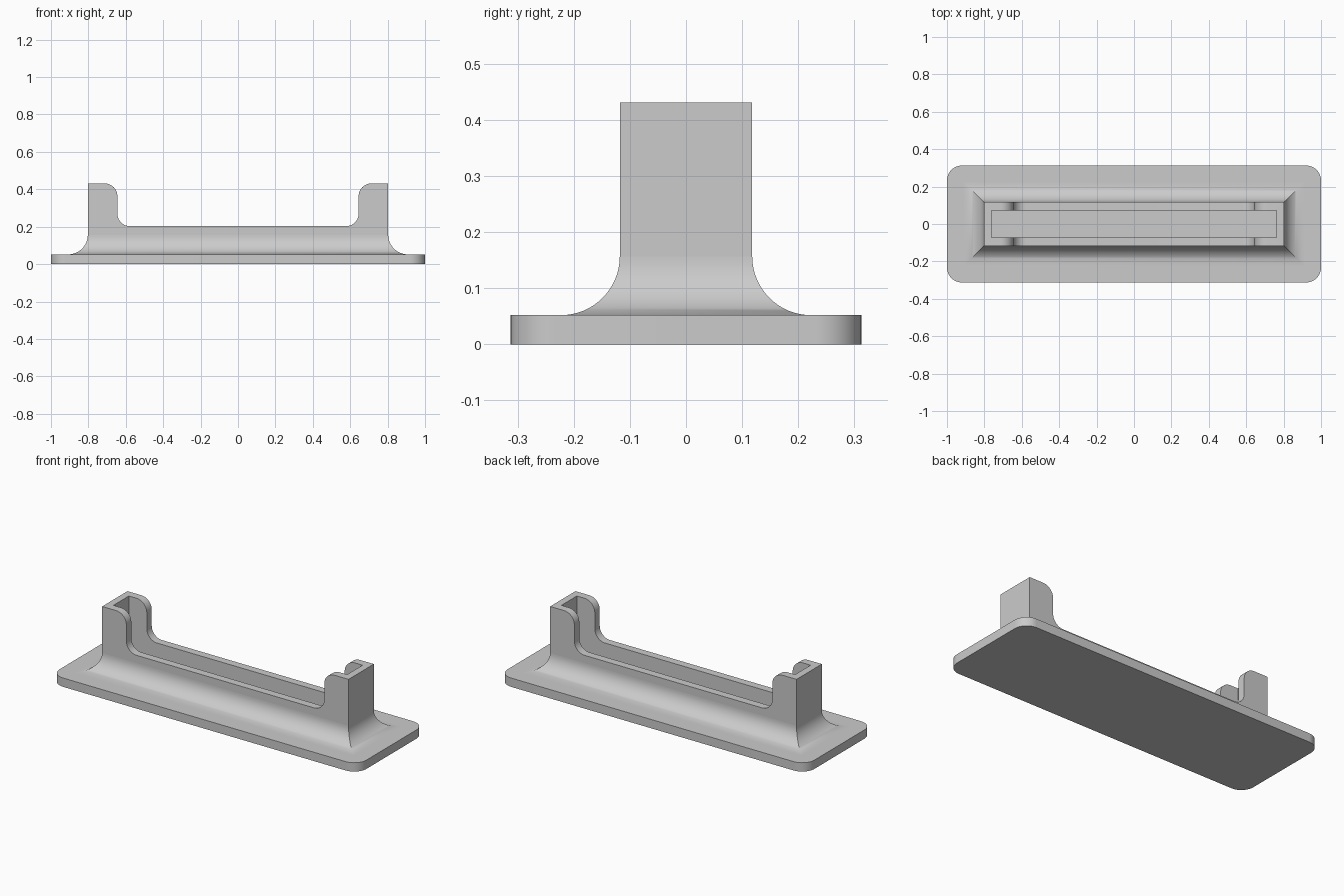
import bpy
import bmesh
from math import sin, cos, pi, radians

if "Cube" in bpy.data.objects:
    bpy.data.objects.remove(bpy.data.objects["Cube"], do_unlink=True)

BASE_X, BASE_Y, BASE_TOP, BASE_R = 1.0, 0.3125, 0.052, 0.08
BODY_X, BODY_Y = 0.803, 0.118
SLOT_X, SLOT_Y = 0.762, 0.072
POST_IN, POST_TOP, RAIL_TOP, POST_R = 0.645, 0.431, 0.203, 0.067
FLARE_R = 0.105
STEPS = 16

grey = bpy.data.materials.new("plain grey")
grey.use_nodes = True
COLOUR = (0.6, 0.6, 0.6, 1)
grey.diffuse_color = COLOUR
grey.node_tree.nodes["Principled BSDF"].inputs["Base Color"].default_value = COLOUR


def arc(cx, cy, r, start, end, n=STEPS):
    """Points on an arc, angles in degrees."""
    angles = [radians(start + (end - start) * i / n) for i in range(n + 1)]
    return [(cx + r * cos(a), cy + r * sin(a)) for a in angles]


def finish(name, bm):
    bmesh.ops.recalc_face_normals(bm, faces=bm.faces)
    mesh = bpy.data.meshes.new(name)
    bm.to_mesh(mesh)
    bm.free()
    mesh.materials.append(grey)
    obj = bpy.data.objects.new(name, mesh)
    bpy.context.collection.objects.link(obj)
    return obj


def extrude(name, points, vector):
    """Closed outline of 3D points pushed along a vector."""
    bm = bmesh.new()
    face = bm.faces.new([bm.verts.new(p) for p in points])
    result = bmesh.ops.extrude_face_region(bm, geom=[face], use_keep_orig=True)
    moved = [g for g in result["geom"] if isinstance(g, bmesh.types.BMVert)]
    bmesh.ops.translate(bm, verts=moved, vec=vector)
    return finish(name, bm)


def smooth(obj):
    bpy.ops.object.select_all(action="DESELECT")
    obj.select_set(True)
    bpy.context.view_layer.objects.active = obj
    bpy.ops.object.shade_smooth_by_angle(angle=radians(30))


# Base plate with rounded corners
outline = []
for i, (sx, sy) in enumerate([(1, 1), (-1, 1), (-1, -1), (1, -1)]):
    outline += arc(sx * (BASE_X - BASE_R), sy * (BASE_Y - BASE_R), BASE_R, 90 * i, 90 * i + 90)
base = extrude("base_plate", [(x, y, 0) for x, y in outline], (0, 0, BASE_TOP))
smooth(base)

# Holder body: half profile with rounded post and rail, mirrored across x
half = [(BODY_X, BASE_TOP - 0.01), (BODY_X, POST_TOP)]
half += arc(POST_IN + POST_R, POST_TOP - POST_R, POST_R, 90, 180)
half += arc(POST_IN - POST_R, RAIL_TOP + POST_R, POST_R, 0, -90)
profile = half + [(-x, z) for x, z in reversed(half)]
body = extrude("holder_body", [(x, -BODY_Y, z) for x, z in profile], (0, 2 * BODY_Y, 0))

# Long slot cut down to the base plate
corners = [(-SLOT_X, -SLOT_Y), (SLOT_X, -SLOT_Y), (SLOT_X, SLOT_Y), (-SLOT_X, SLOT_Y)]
cutter = extrude("slot_cutter", [(x, y, -0.1) for x, y in corners], (0, 0, 1))
cutter.hide_render = True
cut = body.modifiers.new("slot", "BOOLEAN")
cut.operation = "DIFFERENCE"
cut.solver = "EXACT"
cut.object = cutter
bpy.context.view_layer.objects.active = body
bpy.ops.object.modifier_apply(modifier=cut.name)
bpy.data.objects.remove(cutter, do_unlink=True)
smooth(body)

# Concave flare around the foot of the body, mitred at the corners
bm = bmesh.new()
rings = []
for i in range(STEPS + 1):
    a = pi / 2 * i / STEPS
    x, y = BODY_X + FLARE_R * (1 - cos(a)), BODY_Y + FLARE_R * (1 - cos(a))
    z = BASE_TOP + FLARE_R * (1 - sin(a))
    rings.append([bm.verts.new((sx * x, sy * y, z))
                  for sx, sy in [(1, 1), (-1, 1), (-1, -1), (1, -1)]])
for upper, lower in zip(rings, rings[1:]):
    for k in range(4):
        n = (k + 1) % 4
        bm.faces.new((upper[k], upper[n], lower[n], lower[k]))
flare = finish("foot_flare", bm)
# Make the open flare face outward
if flare.data.polygons[0].normal.y < 0:
    flare.data.flip_normals()
smooth(flare)
